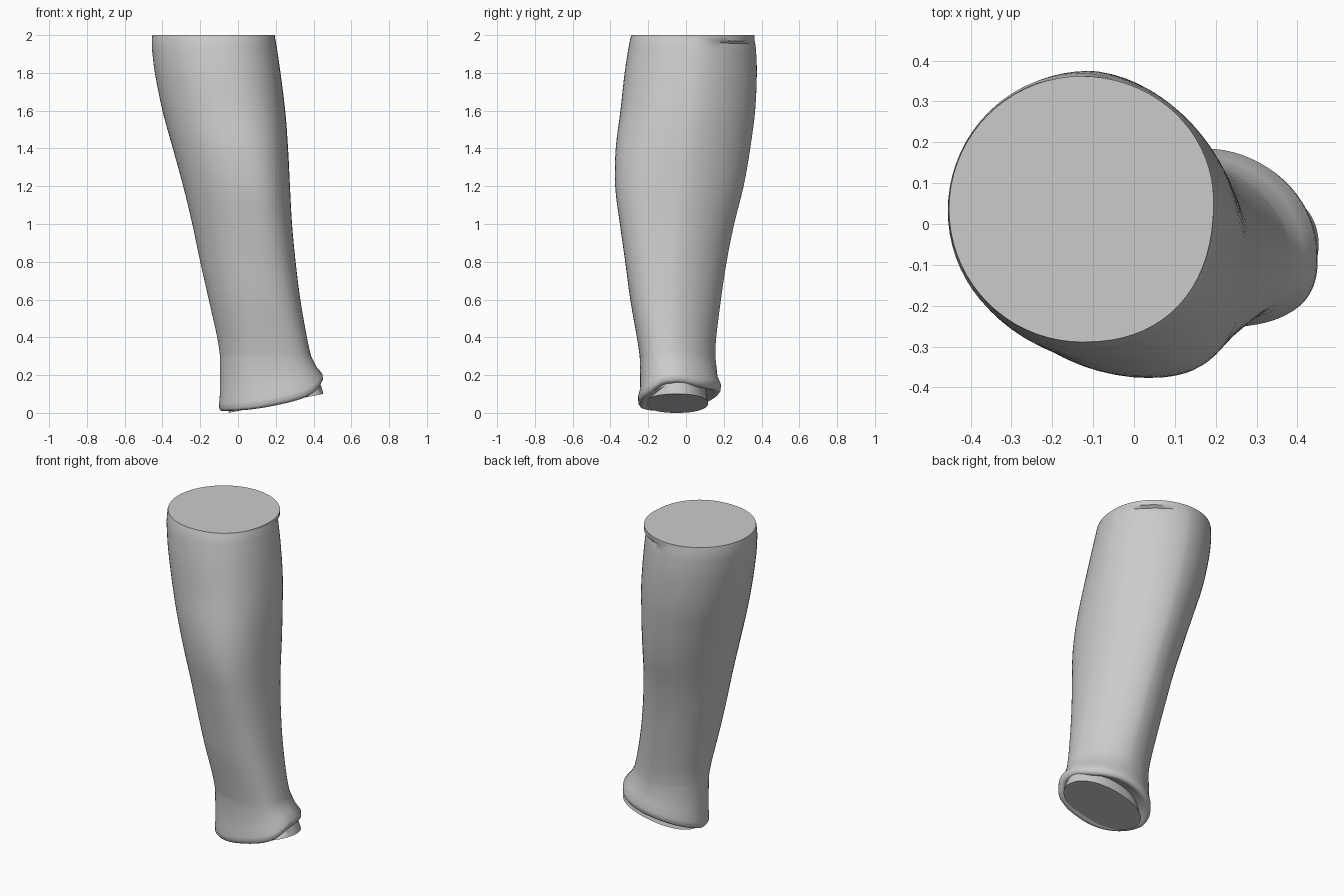
import bpy, bmesh
from math import sin, cos, exp, pi, radians

cube = bpy.data.objects.get("Cube")
if cube:
    bpy.data.objects.remove(cube, do_unlink=True)

SIDES = 72
ANGLES = [2 * pi * i / SIDES for i in range(SIDES)]

# Shaft sections: height, then left, right, front and back extents
SHAFT = [
    (1.93, -.456, .206, -.305, .37),
    (1.8, -.44, .225, -.325, .375),
    (1.6, -.4, .25, -.347, .366),
    (1.4, -.345, .265, -.372, .34),
    (1.2, -.29, .275, -.375, .305),
    (1, -.242, .286, -.35, .255),
    (.8, -.2, .305, -.322, .215),
    (.6, -.155, .33, -.295, .185),
    (.4, -.11, .365, -.26, .16),
    (.3, -.095, .387, -.245, .155),
]
# Flared cuff sections: height above the slanted rim, then extents
CUFF = [
    (.09, -.096, .415, -.242, .167),
    (.045, -.1, .447, -.254, .185),
    (.016, -.099, .45, -.252, .183),
    (.004, -.09, .442, -.244, .174),
    (0, -.075, .43, -.232, .162),
    (.005, -.062, .42, -.222, .15),
]


def bump(v, centre, width):
    return exp(-((v - centre) / width) ** 2)


def power(v, e):
    return abs(v) ** e * (1 if v > 0 else -1)


def roundness(z, c, s):
    """Exponent of a quarter arc: below one is boxier, above one is flatter."""
    if c < 0:
        return 1
    if s < 0:
        return .72 + .08 * z
    return 1.2 - .2 * bump(z, 2, .02) - .18 * bump(z, 0, .25)


def outline(z, x0, x1, y0, y1):
    """Rounded section made of four quarter arcs between its extents."""
    mid_x, mid_y = (x0 + x1) / 2, (y0 + y1) / 2
    points = []
    for a in ANGLES:
        c, s = cos(a), sin(a)
        e = roundness(z, c, s)
        cx = mid_x + (.06 * bump(z, 1.1, .5) if s < 0 else 0)
        cy = mid_y + (.03 * z - .04 if c > 0 else 0)
        px = cx + power(c, e) * (x1 - cx if c > 0 else cx - x0)
        py = cy + power(s, e) * (y1 - cy if s > 0 else cy - y0)
        points.append((px, py))
    return points


def sole_outline(scale):
    return [(.2 + .252 * scale * power(cos(a), .92), -.05 + .167 * scale * power(sin(a), .92))
            for a in ANGLES]


def spline(a, b, c, d, t):
    """Catmull-Rom blend between sections b and c."""
    return [q + .5 * t * (r - p + t * (2 * p - 5 * q + 4 * r - s + t * (3 * (q - r) + s - p)))
            for p, q, r, s in zip(a, b, c, d)]


def rim_height(x, a):
    """Slanted rim, arched on the left side, raised behind and lowered in front."""
    s = sin(a)
    arch = .045 * exp(-8 * (1 - cos(a)))
    return .025 + .2 * x + arch + (.045 * s if s > 0 else -.025 * s * s)


rings = []

# Flat top, overhanging the sleeve edge where it dips at the back left
top = outline(2, -.453, .195, -.289, .362)
rings.append([(x, y, 2) for x, y in top])
dips = [max(0, cos(a - radians(50))) ** 2 for a in ANGLES]
rings.append([(x, y, 1.998 - .03 * d) for (x, y), d in zip(top, dips)])
shoulder = outline(1.96, -.455, .198, -.293, .364)
rings.append([(x, y, 1.99 - .035 * d) for (x, y), d in zip(shoulder, dips)])

# Shaft
STEPS = 4
for i in range(len(SHAFT) - 1):
    keys = [SHAFT[max(0, min(len(SHAFT) - 1, i + k))] for k in (-1, 0, 1, 2)]
    for j in range(STEPS):
        sec = spline(*keys, j / STEPS)
        rings.append([(x, y, sec[0]) for x, y in outline(*sec)])
rings.append([(x, y, SHAFT[-1][0]) for x, y in outline(*SHAFT[-1])])

# Flared cuff with a rolled, slanted rim
for h, *extents in CUFF:
    rings.append([(x, y, rim_height(x, a) + h)
                  for (x, y), a in zip(outline(0, *extents), ANGLES)])

# Plug below the rim, ending in a slanted flat sole
rings.append([(x, y, max(rim_height(x, a), .2 * x) + .014)
              for (x, y), a in zip(sole_outline(.92), ANGLES)])
rings.append([(x, y, .2 * (x + .052)) for x, y in sole_outline(1)])

bm = bmesh.new()
loops = [[bm.verts.new(p) for p in ring] for ring in rings]
for upper, lower in zip(loops, loops[1:]):
    for i in range(SIDES):
        k = (i + 1) % SIDES
        bm.faces.new((upper[i], lower[i], lower[k], upper[k]))
bm.faces.new(loops[0])
bm.faces.new(list(reversed(loops[-1])))
bmesh.ops.recalc_face_normals(bm, faces=bm.faces)

mesh = bpy.data.meshes.new("lower_leg")
bm.to_mesh(mesh)
bm.free()
leg = bpy.data.objects.new("lower_leg", mesh)
bpy.context.collection.objects.link(leg)

# Plain grey material
grey = bpy.data.materials.new("mid_grey")
grey.use_nodes = True
colour = (.6, .6, .6, 1)
grey.diffuse_color = colour
grey.node_tree.nodes["Principled BSDF"].inputs["Base Color"].default_value = colour
mesh.materials.append(grey)

bpy.ops.object.select_all(action="DESELECT")
leg.select_set(True)
bpy.context.view_layer.objects.active = leg
bpy.ops.object.shade_smooth_by_angle(angle=radians(50))
